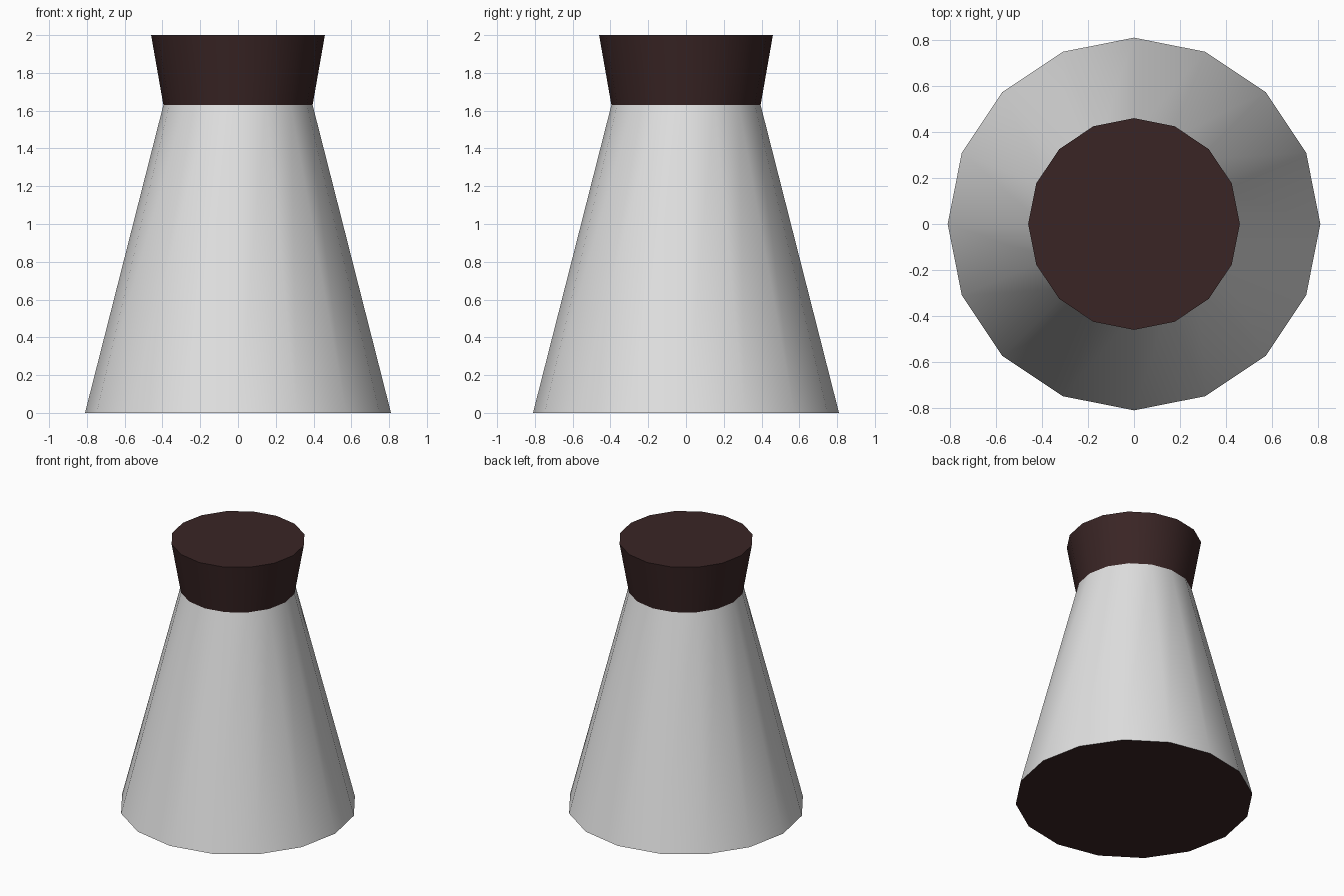
import bpy, bmesh, math

if "Cube" in bpy.data.objects:
    bpy.data.objects.remove(bpy.data.objects["Cube"])

SIDES = 16


def material(name, rgb):
    m = bpy.data.materials.new(name)
    m.diffuse_color = (*rgb, 1.0)
    m.use_nodes = True
    m.node_tree.nodes["Principled BSDF"].inputs["Base Color"].default_value = m.diffuse_color
    return m


white = material("off_white", (0.75, 0.75, 0.75))
brown = material("dark_brown", (0.042, 0.0185, 0.0185))


def frustum(name, r1, z1, r2, z2, mats, cap_bottom, cap_top):
    """Open 16-sided tapered wall with optional end faces (material slot 1)."""
    bm = bmesh.new()
    rings = [[bm.verts.new((r * math.cos(2 * math.pi * i / SIDES),
                            r * math.sin(2 * math.pi * i / SIDES), z))
              for i in range(SIDES)] for r, z in ((r1, z1), (r2, z2))]
    low, high = rings
    for i in range(SIDES):
        j = (i + 1) % SIDES
        bm.faces.new((low[i], low[j], high[j], high[i]))
    if cap_bottom:
        bm.faces.new(low[::-1]).material_index = 1
    if cap_top:
        bm.faces.new(high).material_index = 1
    mesh = bpy.data.meshes.new(name)
    bm.to_mesh(mesh)
    bm.free()
    for m in mats:
        mesh.materials.append(m)
    ob = bpy.data.objects.new(name, mesh)
    bpy.context.collection.objects.link(ob)
    bpy.ops.object.select_all(action='DESELECT')
    ob.select_set(True)
    bpy.context.view_layer.objects.active = ob
    bpy.ops.object.shade_smooth_by_angle(angle=math.radians(30))
    return ob


# Tapered white body with a dark base
frustum("body", 0.81, 0.0, 0.395, 1.63, (white, brown), True, False)
# Flared dark cap
frustum("cap", 0.395, 1.63, 0.46, 2.0, (brown, brown), False, True)
